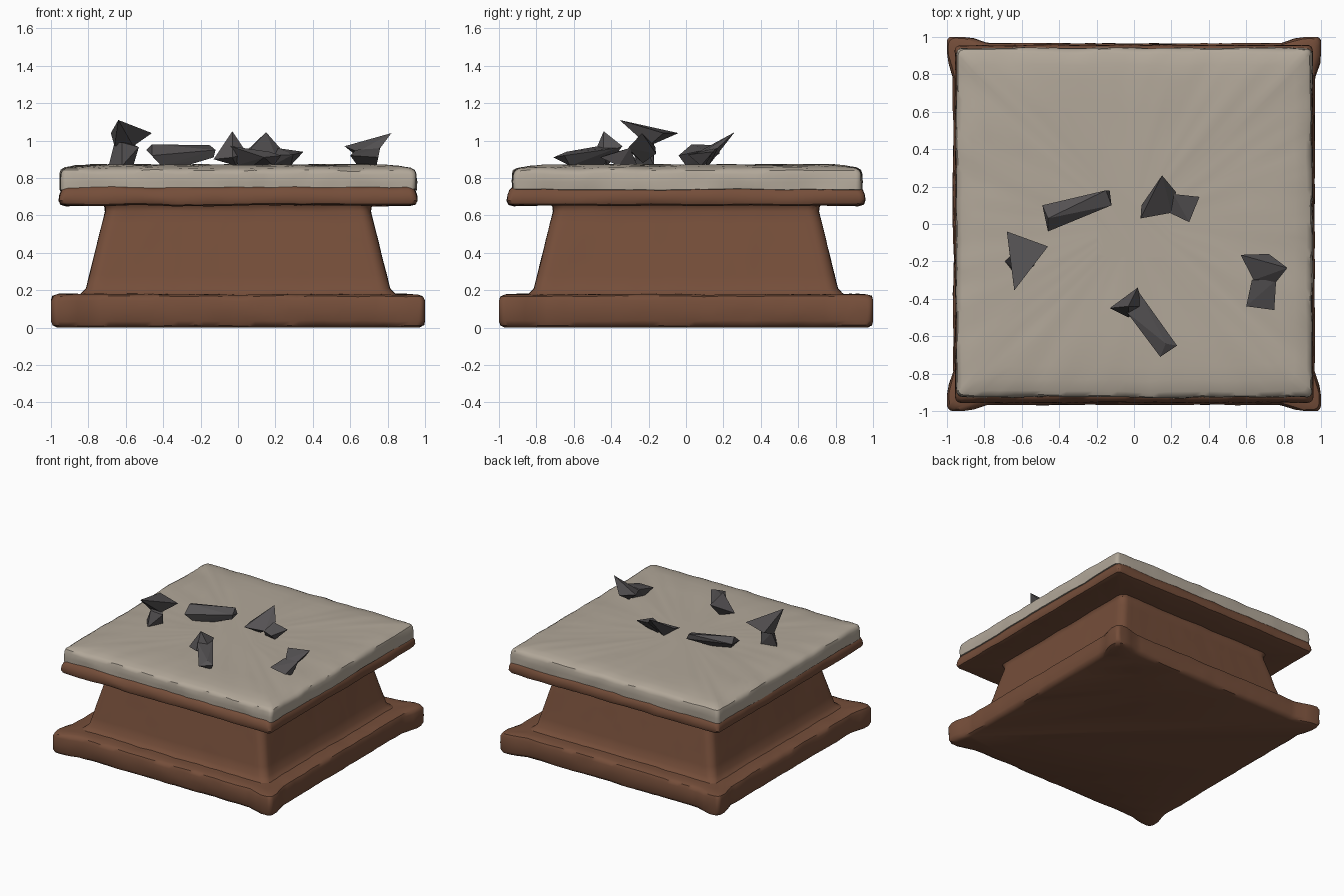
import bpy, bmesh, math
from mathutils import Vector, noise


def material(name, rgb):
    m = bpy.data.materials.new(name)
    m.diffuse_color = (*rgb, 1)
    return m


BROWN = material("brown wood", (0.178, 0.076, 0.042))
STONE = material("pale stone", (0.445, 0.39, 0.32))
GREY = material("dark grey rock", (0.09, 0.084, 0.087))


def smoothstep(a, b, v):
    t = min(1, max(0, (v - a) / (b - a)))
    return t * t * (3 - 2 * t)


def square_ring(hx, hy, r, n=40, arc=6):
    """Points round a square with rounded corners."""
    pts = []
    for k, (sx, sy) in enumerate([(1, 1), (-1, 1), (-1, -1), (1, -1)]):
        c = Vector((sx * (hx - r), sy * (hy - r)))
        for i in range(arc + 1):
            a = math.pi / 2 * (k + i / arc)
            pts.append(c + r * Vector((math.cos(a), math.sin(a))))
        # straight side to the next corner
        nx, ny = [(-1, 1), (-1, -1), (1, -1), (1, 1)][k]
        a = math.pi / 2 * (k + 1)
        end = Vector((nx * (hx - r), ny * (hy - r))) + r * Vector((math.cos(a), math.sin(a)))
        start = pts[-1].copy()
        for i in range(1, n):
            pts.append(start.lerp(end, i / n))
    return pts


def loft(name, profile, mat, rough=0.006, depth=0.0, lobe=0.0, shift=0.0):
    """Stack of worn square rings; profile rows are half width, height, corner radius."""
    bm = bmesh.new()
    rings = []
    for half, z, r in profile:
        ring = []
        for p in square_ring(half, half - depth, r):
            x, y = p
            if lobe:
                gx, gy = smoothstep(0.79, 0.86, abs(x)), smoothstep(0.79, 0.86, abs(y))
                x += math.copysign(lobe * gx * gy, x)
                y += math.copysign(lobe * gx * gy, y)
            v = Vector((x, y + shift, z))
            d = noise.noise_vector(v * 4.5 + Vector((z * 9, 3, 7))) * rough
            d += noise.noise_vector(v * 13) * rough * 0.5
            if z == 0:
                d.z = 0
            v += d
            v.x = min(1, max(-1, v.x))
            v.y = min(1, max(-1, v.y))
            v.z = max(0, v.z)
            ring.append(bm.verts.new(v))
        rings.append(ring)
    for a, b in zip(rings, rings[1:]):
        for i in range(len(a)):
            j = (i + 1) % len(a)
            bm.faces.new((a[i], a[j], b[j], b[i]))
    bm.faces.new(rings[0][::-1])
    bm.faces.new(rings[-1])
    finish(bm, name, mat, True)


def finish(bm, name, mat, smooth):
    bmesh.ops.recalc_face_normals(bm, faces=bm.faces)
    me = bpy.data.meshes.new(name)
    bm.to_mesh(me)
    bm.free()
    me.materials.append(mat)
    ob = bpy.data.objects.new(name, me)
    bpy.context.collection.objects.link(ob)
    if smooth:
        bpy.ops.object.select_all(action='DESELECT')
        ob.select_set(True)
        bpy.context.view_layer.objects.active = ob
        bpy.ops.object.shade_smooth_by_angle(angle=math.radians(40))


# bottom plinth with swollen corners
loft("base_plinth", [(0.93, 0, 0.05), (0.955, 0.012, 0.04), (0.966, 0.035, 0.04),
                     (0.966, 0.09, 0.04), (0.966, 0.145, 0.04), (0.955, 0.168, 0.04),
                     (0.93, 0.178, 0.05), (0.88, 0.178, 0.05), (0.78, 0.178, 0.05)],
     BROWN, lobe=0.036)

# tapered body with small fillets
loft("tapered_body", [(0.86, 0.165, 0.05), (0.835, 0.185, 0.05), (0.812, 0.21, 0.06),
                      (0.795, 0.28, 0.06), (0.772, 0.37, 0.06), (0.748, 0.47, 0.06),
                      (0.725, 0.56, 0.06), (0.71, 0.62, 0.06), (0.712, 0.645, 0.06),
                      (0.73, 0.67, 0.06)], BROWN, rough=0.003)

# upper wooden tray
loft("top_tray", [(0.70, 0.655, 0.04), (0.92, 0.652, 0.04), (0.948, 0.66, 0.03),
                  (0.957, 0.68, 0.03), (0.953, 0.71, 0.03), (0.943, 0.735, 0.03),
                  (0.925, 0.75, 0.03), (0.85, 0.75, 0.03)], BROWN)

# stone slab, slightly domed
loft("stone_slab", [(0.90, 0.73, 0.03), (0.95, 0.738, 0.03), (0.952, 0.78, 0.03),
                    (0.95, 0.82, 0.03), (0.942, 0.84, 0.03), (0.92, 0.852, 0.03),
                    (0.86, 0.863, 0.03), (0.78, 0.871, 0.03), (0.6, 0.871, 0.03),
                    (0.4, 0.87, 0.03), (0.2, 0.869, 0.03)],
     STONE, rough=0.008, depth=0.018, shift=0.007)


def shard(name, *parts):
    """Jagged rock made of convex chunks that share a waist."""
    bm = bmesh.new()
    for pts in parts:
        vs = [bm.verts.new(p) for p in pts]
        res = bmesh.ops.convex_hull(bm, input=vs)
        bad = [e for e in res["geom_interior"] if isinstance(e, bmesh.types.BMVert)]
        bmesh.ops.delete(bm, geom=list(set(bad)), context='VERTS')
    finish(bm, name, GREY, False)


# broken rocks lying on the slab
shard("rock_left",
      [(-0.68, -0.04, 1.04), (-0.46, -0.12, 1.04), (-0.64, -0.355, 1.11),
       (-0.66, -0.20, 0.97), (-0.56, -0.20, 0.97)],
      [(-0.66, -0.17, 0.99), (-0.56, -0.18, 0.98), (-0.62, -0.25, 0.99),
       (-0.69, -0.20, 0.87), (-0.56, -0.17, 0.865), (-0.53, -0.22, 0.965),
       (-0.62, -0.29, 0.865)])
shard("rock_long",
      [(-0.49, 0.10, 0.95), (-0.46, -0.04, 0.92), (-0.46, 0.03, 0.98), (-0.41, 0.0, 0.865),
       (-0.28, 0.06, 0.865), (-0.15, 0.18, 0.975), (-0.13, 0.18, 0.93),
       (-0.12, 0.10, 0.95), (-0.13, 0.11, 0.91)])
shard("rock_back",
      [(0.15, 0.26, 1.045), (0.035, 0.03, 0.92), (0.04, 0.10, 0.94), (0.225, 0.17, 0.96),
       (0.20, 0.06, 0.92), (0.12, 0.12, 0.865)],
      [(0.21, 0.16, 0.96), (0.19, 0.06, 0.92), (0.18, 0.10, 0.865), (0.35, 0.145, 0.94),
       (0.295, 0.01, 0.925), (0.28, 0.08, 0.865)])
shard("rock_right",
      [(0.57, -0.165, 0.97), (0.72, -0.16, 0.93), (0.82, -0.235, 1.04), (0.76, -0.31, 0.96),
       (0.64, -0.30, 0.94), (0.68, -0.23, 0.88)],
      [(0.76, -0.30, 0.96), (0.63, -0.30, 0.95), (0.70, -0.26, 0.865), (0.75, -0.46, 0.91),
       (0.60, -0.44, 0.92), (0.64, -0.36, 0.865), (0.74, -0.36, 0.865)])
shard("rock_front",
      [(-0.03, -0.44, 1.05), (0.02, -0.34, 0.97), (-0.13, -0.45, 0.90), (-0.03, -0.50, 0.91),
       (0.05, -0.44, 0.93), (-0.01, -0.42, 0.865)],
      [(0.03, -0.37, 0.96), (-0.04, -0.47, 0.97), (0.0, -0.44, 0.87), (0.23, -0.65, 0.92),
       (0.14, -0.71, 0.91), (0.17, -0.64, 0.94), (0.19, -0.62, 0.865), (0.08, -0.56, 0.865)])
